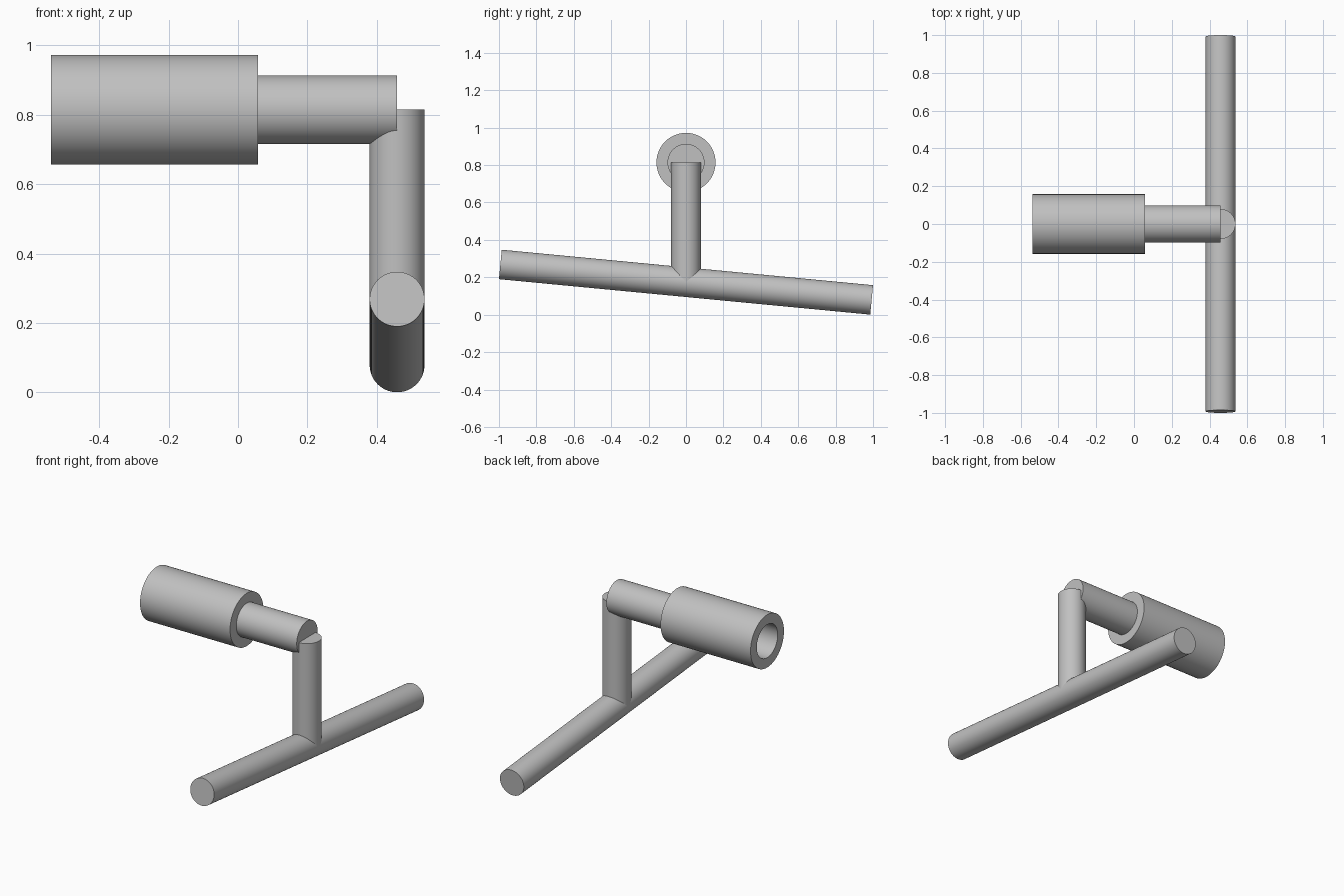
import bpy, bmesh, math
from mathutils import Matrix, Vector

SEGMENTS = 96

cube = bpy.data.objects.get("Cube")
if cube:
    bpy.data.objects.remove(cube, do_unlink=True)

# One plain grey for the whole assembly
grey = bpy.data.materials.new("plain grey")
grey.use_nodes = True
colour = (0.53, 0.53, 0.53, 1)
grey.diffuse_color = colour
grey.node_tree.nodes["Principled BSDF"].inputs["Base Color"].default_value = colour


def lathe(name, profile, origin, axis):
    """Revolve (radius, distance) points around an axis through origin."""
    bm = bmesh.new()
    verts = [bm.verts.new((r, 0, d)) for r, d in profile]
    edges = [bm.edges.new(pair) for pair in zip(verts, verts[1:])]
    bmesh.ops.spin(bm, geom=verts + edges, cent=(0, 0, 0), axis=(0, 0, 1),
                   angle=math.tau, steps=SEGMENTS, use_duplicate=False)
    bmesh.ops.remove_doubles(bm, verts=bm.verts, dist=1e-5)
    bmesh.ops.recalc_face_normals(bm, faces=bm.faces)
    turn = Vector((0, 0, 1)).rotation_difference(Vector(axis)).to_matrix().to_4x4()
    bm.transform(Matrix.Translation(origin) @ turn)
    mesh = bpy.data.meshes.new(name)
    bm.to_mesh(mesh)
    bm.free()
    mesh.materials.append(grey)
    obj = bpy.data.objects.new(name, mesh)
    bpy.context.collection.objects.link(obj)
    bpy.ops.object.select_all(action="DESELECT")
    obj.select_set(True)
    bpy.context.view_layer.objects.active = obj
    bpy.ops.object.shade_smooth_by_angle(angle=math.radians(30))
    return obj


def rod(name, radius, start, end):
    start, end = Vector(start), Vector(end)
    length = (end - start).length
    return lathe(name, [(0, 0), (radius, 0), (radius, length), (0, length)],
                 start, (end - start).normalized())


bar_r, shaft_r, sleeve_r = 0.079, 0.099, 0.158
post_x, shaft_z, bar_z = 0.458, 0.814, 0.174
sleeve_start, sleeve_end = -0.538, 0.058

# Hollow sleeve, open at its outer end
length = sleeve_end - sleeve_start
lathe("sleeve", [(0, length - 0.01), (shaft_r, length - 0.01), (shaft_r, 0),
                 (sleeve_r, 0), (sleeve_r, length), (0, length)],
      (sleeve_start, 0, shaft_z), (1, 0, 0))

# Shaft and the upright post that carries it
rod("shaft", shaft_r, (sleeve_end - 0.005, 0, shaft_z), (post_x, 0, shaft_z))
rod("post", bar_r, (post_x, 0, bar_z), (post_x, 0, shaft_z))

# Tilted cross bar, higher at the front
tilt = math.radians(5.45)
half = Vector((0, math.cos(tilt), -math.sin(tilt))) * 0.997
centre = Vector((post_x, 0, bar_z))
rod("cross_bar", bar_r, centre - half, centre + half)
